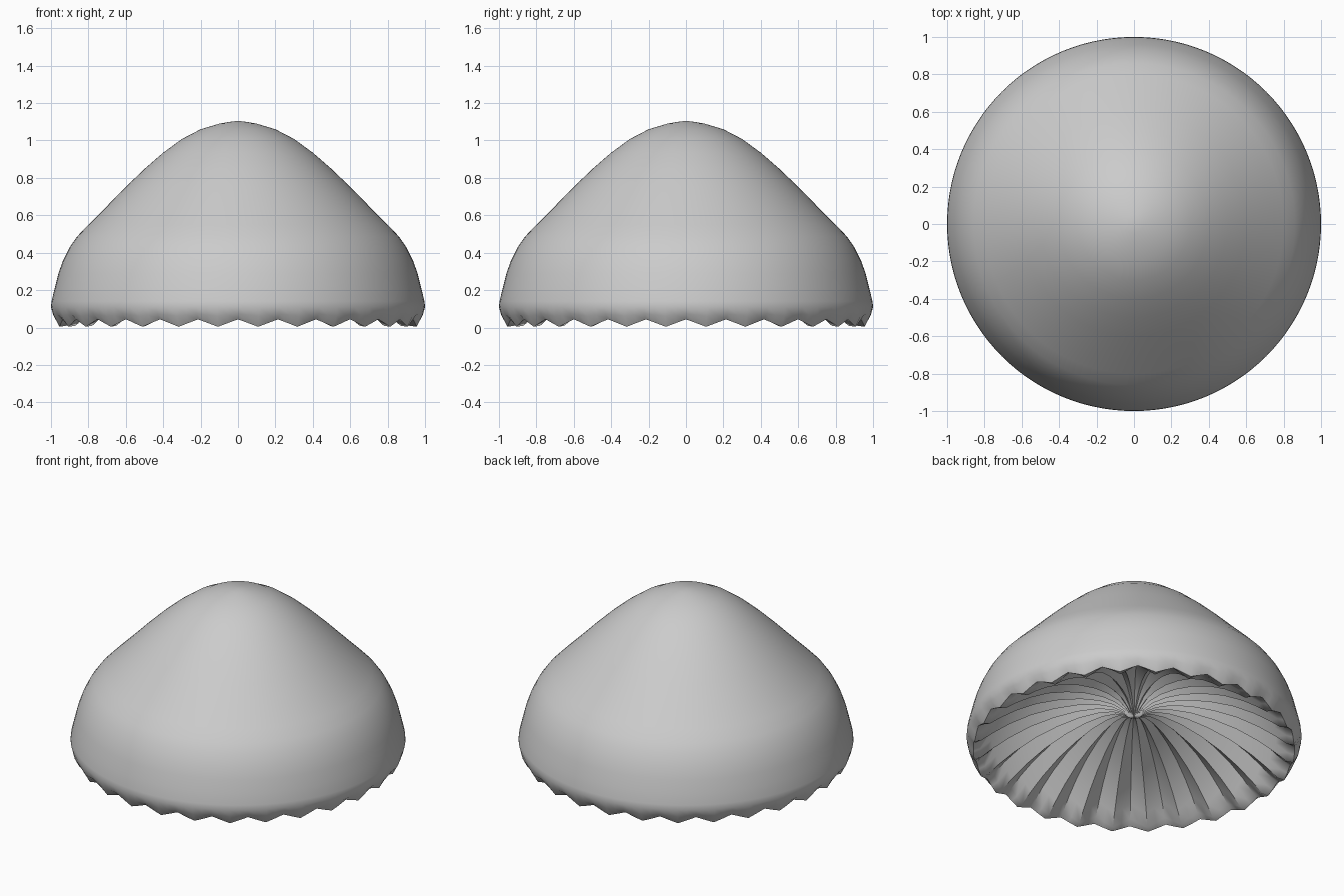
import bpy, bmesh, math

if "Cube" in bpy.data.objects:
    bpy.data.objects.remove(bpy.data.objects["Cube"])

GILLS = 28
SUB = 4                      # columns per gill
COLS = GILLS * SUB

# (radius, height, pleat amplitude): dome apex -> rim -> underside centre
PROFILE = [
    (0.05, 1.099, 0), (0.10, 1.09, 0), (0.20, 1.06, 0), (0.30, 1.008, 0),
    (0.40, 0.935, 0), (0.50, 0.848, 0), (0.60, 0.752, 0), (0.70, 0.65, 0),
    (0.80, 0.55, 0), (0.86, 0.487, 0), (0.90, 0.43, 0), (0.935, 0.36, 0),
    (0.96, 0.29, 0), (0.98, 0.21, 0), (0.997, 0.14, 0), (1.0, 0.11, 0),
    (0.99, 0.067, 0.006), (0.96, 0.024, 0.02),
    (0.92, 0.04, 0.03), (0.85, 0.10, 0.034), (0.75, 0.17, 0.034),
    (0.62, 0.24, 0.032), (0.48, 0.29, 0.028), (0.34, 0.32, 0.022),
    (0.22, 0.325, 0.015), (0.13, 0.31, 0.009), (0.07, 0.28, 0.005),
    (0.04, 0.255, 0.002),
]


def pleat(col):
    """Triangle wave, +1 on a gill valley and -1 on a gill edge."""
    t = (col % SUB) / SUB
    return 4 * abs(t - 0.5) - 1


# Mushroom cap: smooth dome that turns under into radial gills
bm = bmesh.new()
rings = []
for r, z, amp in PROFILE:
    ring = []
    for c in range(COLS):
        a = 2 * math.pi * c / COLS - math.pi / 2
        ring.append(bm.verts.new((r * math.cos(a), r * math.sin(a), z + amp * pleat(c))))
    rings.append(ring)
top = bm.verts.new((0, 0, 1.105))
bottom = bm.verts.new((0, 0, 0.25))
for c in range(COLS):
    d = (c + 1) % COLS
    bm.faces.new((top, rings[0][c], rings[0][d]))
    for upper, lower in zip(rings, rings[1:]):
        bm.faces.new((upper[c], lower[c], lower[d], upper[d]))
    bm.faces.new((bottom, rings[-1][d], rings[-1][c]))
bmesh.ops.recalc_face_normals(bm, faces=bm.faces)

mesh = bpy.data.meshes.new("mushroom_cap")
bm.to_mesh(mesh)
bm.free()
cap = bpy.data.objects.new("mushroom_cap", mesh)
bpy.context.collection.objects.link(cap)
bpy.context.view_layer.objects.active = cap
cap.select_set(True)
bpy.ops.object.shade_smooth_by_angle(angle=math.radians(50))
